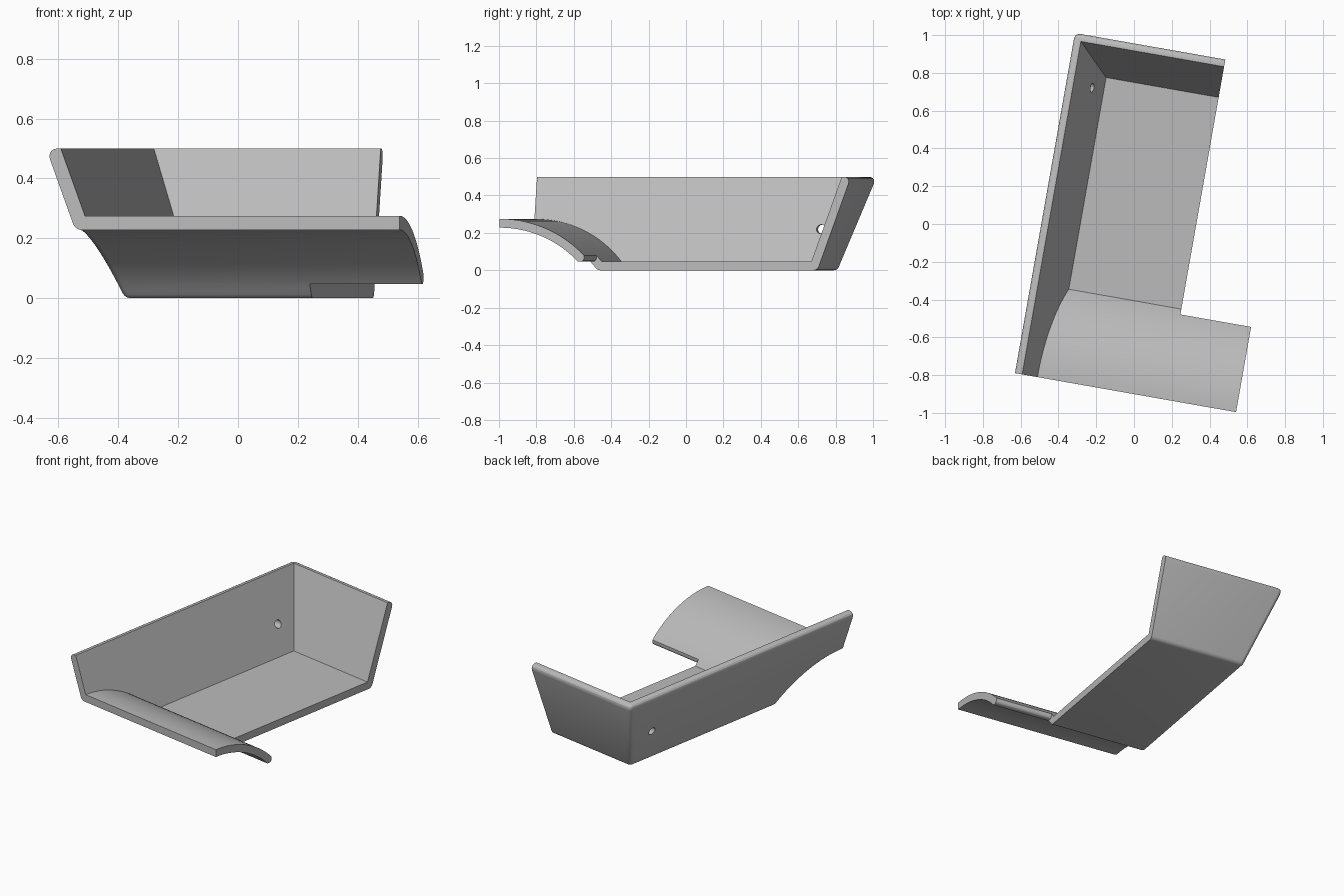
import bpy, bmesh, math
from mathutils import Matrix

if "Cube" in bpy.data.objects:
    bpy.data.objects.remove(bpy.data.objects["Cube"])

T = 0.047                       # shell thickness
TAN = math.tan(math.radians(20))
FRONT, RIGHT, TOP = -0.887, 0.325, 0.5
LIP_TOP, R = 0.275, 0.634       # curved front lip: crest height and radius
WALL = T / math.cos(math.radians(20))


def prism(name, profile, left, right):
    """Extrude a (y, z) profile along x; left(z) gives a slanted left end."""
    bm = bmesh.new()
    a = [bm.verts.new((left(z), y, z)) for y, z in profile]
    b = [bm.verts.new((right, y, z)) for y, z in profile]
    n = len(profile)
    bm.faces.new(a)
    bm.faces.new(b[::-1])
    for i in range(n):
        j = (i + 1) % n
        bm.faces.new((a[j], a[i], b[i], b[j]))
    bmesh.ops.recalc_face_normals(bm, faces=bm.faces)
    me = bpy.data.meshes.new(name)
    bm.to_mesh(me)
    bm.free()
    ob = bpy.data.objects.new(name, me)
    bpy.context.collection.objects.link(ob)
    return ob


def lip_arc(radius, z_end, steps=16):
    """Arc falling from the crest at the front edge down to z_end."""
    cz = LIP_TOP - R
    end = math.acos((z_end - cz) / radius)
    return [(FRONT + radius * math.sin(end * i / steps),
             cz + radius * math.cos(end * i / steps)) for i in range(steps + 1)]


def apply(ob, mod):
    bpy.context.view_layer.objects.active = ob
    bpy.ops.object.modifier_apply(modifier=mod.name)


def cut(ob, cutter):
    mod = ob.modifiers.new("cut", 'BOOLEAN')
    mod.operation, mod.solver, mod.object = 'DIFFERENCE', 'EXACT', cutter
    apply(ob, mod)
    bpy.data.objects.remove(cutter)


def inner_left(z):
    return -0.28 - TAN * (z - T)


def outer_left(z):
    return inner_left(z) - WALL


def inner_back(z):
    return 0.738 + TAN * (z - T)


def outer_back(z):
    return inner_back(z) + WALL


# Outer body
arc = lip_arc(R - T, 0.0)
body = prism("scoop_tray", arc + [(outer_back(0), 0), (outer_back(TOP), TOP), (FRONT, TOP)],
             outer_left, 0.705)

# Rounded outside edges, width chosen by where each edge lies
bm = bmesh.new()
bm.from_mesh(body.data)
weight = bm.edges.layers.float.new("bevel_weight_edge")
for e in bm.edges:
    p, q = (v.co for v in e.verts)
    m = (p + q) / 2
    on_left = all(abs(c.x - outer_left(c.z)) < 1e-4 for c in (p, q))
    on_back = all(abs(c.y - outer_back(c.z)) < 1e-4 for c in (p, q))
    on_right = m.x > 0.7
    if on_right or (on_left and max(abs(p.y - FRONT), abs(q.y - FRONT)) < 1e-4):
        continue
    if (on_left or on_back) and m.z > TOP - 1e-4:
        e[weight] = 1.0         # rim
    elif on_left and on_back:
        e[weight] = 0.6         # rear corner
    elif on_left or on_back:
        e[weight] = 0.5         # bottom edges
    elif m.z < 1e-4 and abs(m.y - arc[-1][0]) < 1e-4:
        e[weight] = 0.35        # foot of the lip
bm.to_mesh(body.data)
bm.free()
bev = body.modifiers.new("round", 'BEVEL')
bev.limit_method, bev.width, bev.segments = 'WEIGHT', 0.04, 5
bev.use_clamp_overlap = False
apply(body, bev)

# Hollow inside
cut(body, prism("hollow", [(-1.3, LIP_TOP)] + lip_arc(R, T)
                + [(inner_back(T), T), (inner_back(0.8), 0.8), (-1.3, 0.8)], inner_left, 1.2))

# Open right side, leaving the lip extension with a rounded lower edge
ye, r = -0.429, 0.018
rounded = [(ye - r + r * math.sin(t), T + r - r * math.cos(t))
           for t in (math.pi / 2 * i / 5 for i in range(6))]
cut(body, prism("side_opening", [(-1.3, T)] + rounded
                + [(ye, 1), (1.5, 1), (1.5, -0.5), (-1.3, -0.5)], lambda z: RIGHT, 1.2))

# Hanging hole through the long wall
hole = [(0.672 + 0.024 * math.cos(math.tau * i / 24),
         0.22 + 0.024 * math.sin(math.tau * i / 24)) for i in range(24)]
cut(body, prism("hole", hole, lambda z: -0.6, -0.2))

# Colour, shading and final turn
grey = bpy.data.materials.new("light_grey")
grey.diffuse_color = (0.5, 0.5, 0.5, 1)
grey.use_nodes = True
grey.node_tree.nodes["Principled BSDF"].inputs["Base Color"].default_value = grey.diffuse_color
body.data.materials.clear()
body.data.materials.append(grey)
for p in body.data.polygons:
    p.material_index = 0
body.data.transform(Matrix.Rotation(math.radians(-10), 4, 'Z'))
bpy.ops.object.select_all(action='DESELECT')
body.select_set(True)
bpy.context.view_layer.objects.active = body
bpy.ops.object.shade_smooth_by_angle(angle=math.radians(25))
